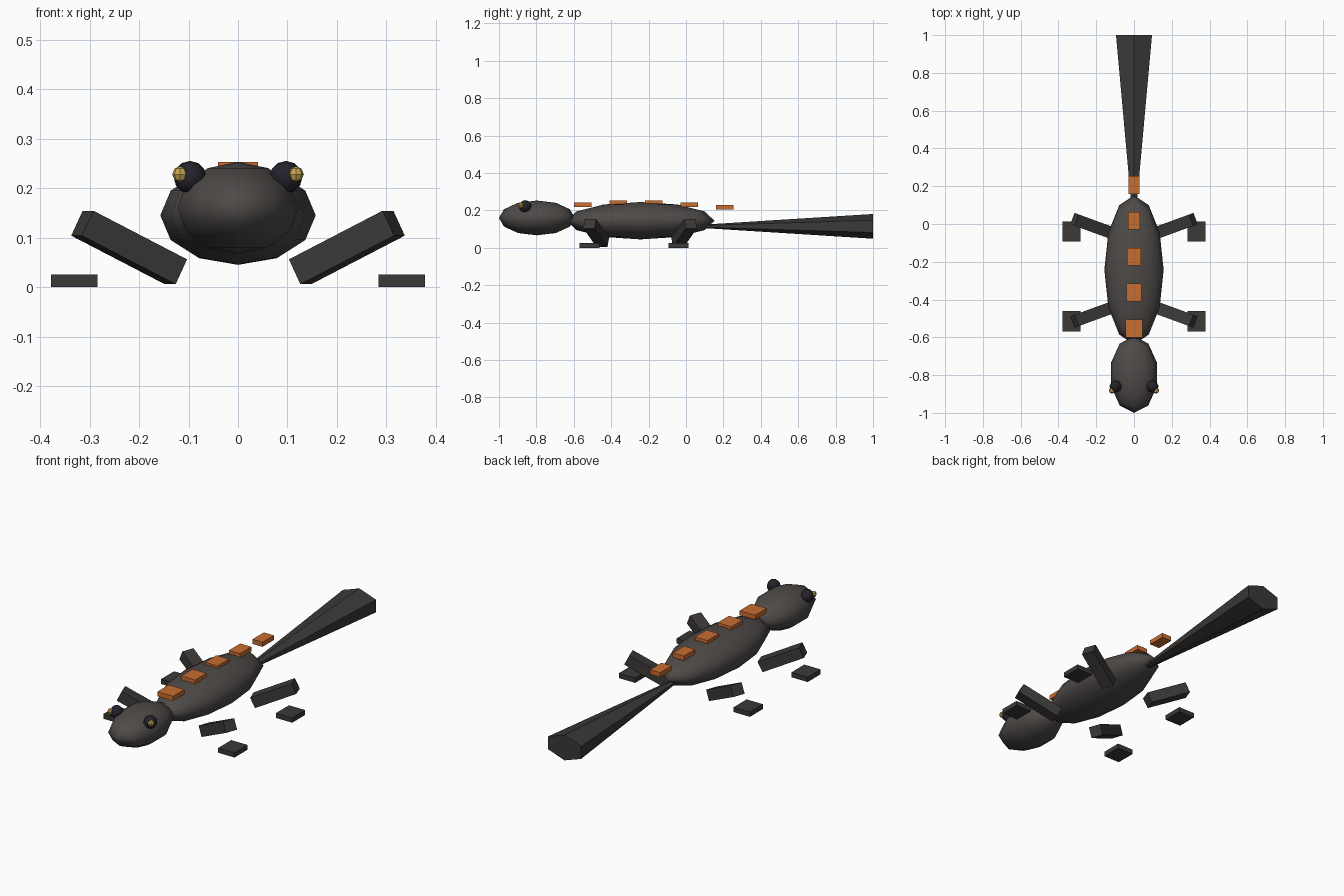
import bpy, math
from mathutils import Matrix, Vector

if "Cube" in bpy.data.objects:
    bpy.data.objects.remove(bpy.data.objects["Cube"])


def material(name, color):
    m = bpy.data.materials.new(name)
    m.diffuse_color = (*color, 1)
    m.use_nodes = True
    m.node_tree.nodes["Principled BSDF"].inputs["Base Color"].default_value = m.diffuse_color
    return m


SKIN = material("skin", (0.075, 0.068, 0.064))
LIMB = material("limb", (0.045, 0.041, 0.038))
ORANGE = material("orange", (0.58, 0.15, 0.03))
DARK = material("eye_dark", (0.018, 0.016, 0.024))
GOLD = material("gold", (0.55, 0.38, 0.08))


def finish(name, mat, smooth=False):
    ob = bpy.context.object
    ob.name = name
    ob.data.materials.append(mat)
    if smooth:
        bpy.ops.object.shade_smooth()
    return ob


def ball(name, loc, radii, segs, rings, mat, smooth=True):
    bpy.ops.mesh.primitive_uv_sphere_add(segments=segs, ring_count=rings, radius=1, location=loc)
    bpy.context.object.scale = radii
    return finish(name, mat, smooth)


def box(name, loc, size, mat, rot=None):
    bpy.ops.mesh.primitive_cube_add(size=1)
    ob = finish(name, mat)
    ob.data.transform(Matrix.Diagonal((*size, 1)))
    ob.matrix_world = Matrix.Translation(Vector(loc)) @ (rot or Matrix())
    return ob


# Body and head
ball("body", (0, -0.243, 0.145), (0.157, 0.395, 0.1), 12, 6, SKIN)
ball("head", (0, -0.797, 0.16), (0.128, 0.203, 0.093), 10, 6, SKIN)

# Flattened hexagonal tail, widening to the back
bpy.ops.mesh.primitive_cone_add(vertices=6, radius1=0.11, radius2=0.016, depth=0.9)
tail = finish("tail", LIMB)
tail.data.transform(Matrix.Rotation(math.pi / 2, 4, 'X'))
tail.scale = (1, 1, 0.6)
tail.location = (0, 0.55, 0.115)

# Orange back plates
for i, (w, z) in enumerate([(0.09, 0.23), (0.08, 0.241), (0.072, 0.241),
                            (0.064, 0.231), (0.058, 0.217)]):
    box(f"back_plate_{i + 1}", (0, -0.553 + 0.19 * i, z), (w, 0.094, 0.024), ORANGE)

for s, side in ((1, "right"), (-1, "left")):
    # Eyes with gold pupils
    ball(f"{side}_eye", (s * 0.097, -0.86, 0.222), (0.033,) * 3, 8, 6, DARK)
    ball(f"{side}_pupil", (s * 0.117, -0.882, 0.228), (0.016,) * 3, 8, 4, GOLD, False)
    # Splayed legs and flat feet
    for pos, leg_y, foot_y, yaw in (("front", -0.48, -0.515, -20), ("hind", -0.01, -0.04, 20)):
        turn = math.radians(yaw if s > 0 else 180 - yaw)
        rot = Matrix.Rotation(turn, 4, 'Z') @ Matrix.Rotation(math.radians(-26), 4, 'Y')
        box(f"{pos}_{side}_leg", (s * 0.22, leg_y, 0.08), (0.224, 0.064, 0.056), LIMB, rot)
        box(f"{pos}_{side}_foot", (s * 0.331, foot_y, 0.0125), (0.094, 0.107, 0.025), LIMB)
